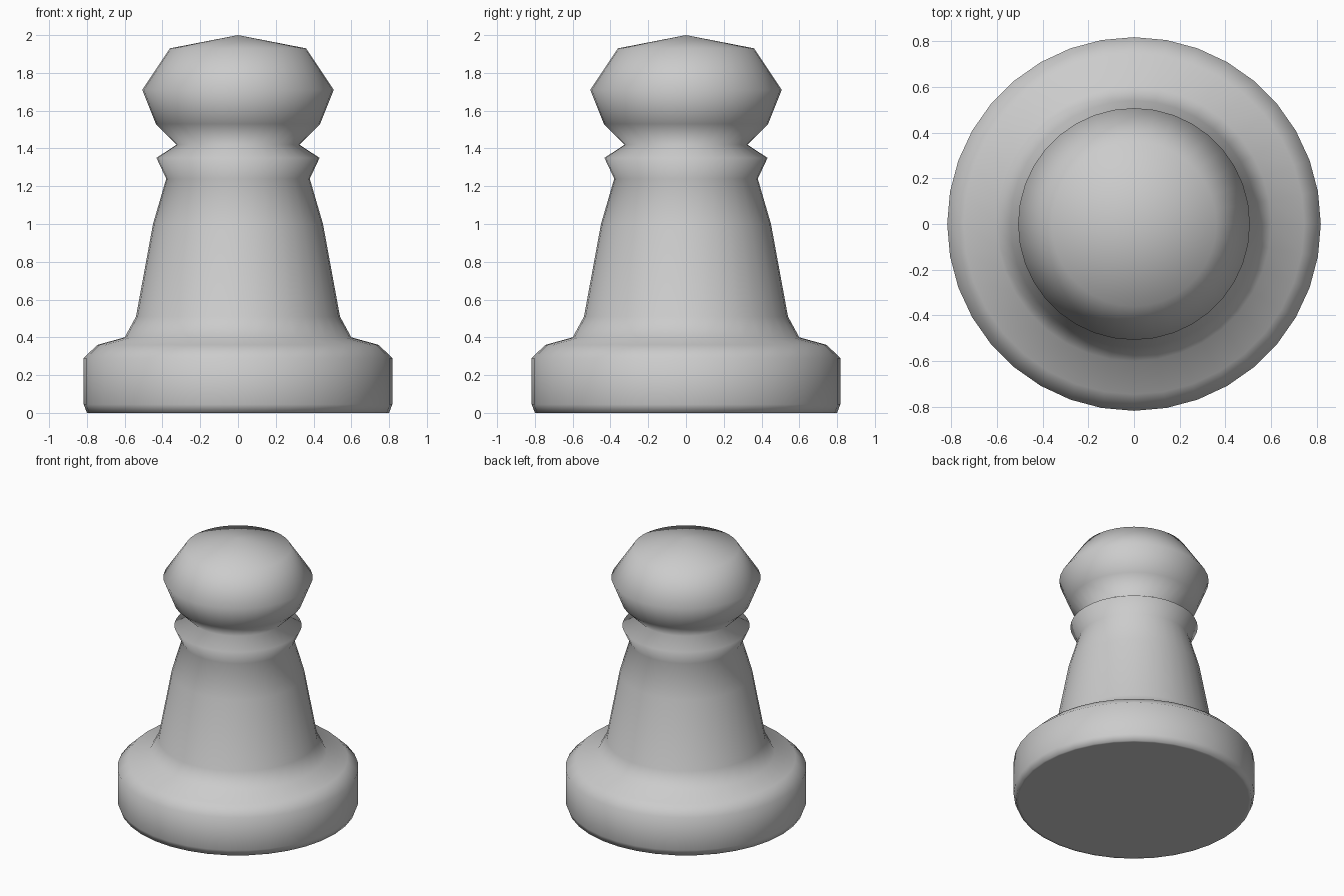
import bpy, bmesh
from math import cos, sin, tau

if "Cube" in bpy.data.objects:
    bpy.data.objects.remove(bpy.data.objects["Cube"])

SIDES = 36

# Outline (radius, height) from the underside up to the tip
PROFILE = [
    (0.78, 0.0), (0.80, 0.0), (0.817, 0.045), (0.817, 0.29), (0.745, 0.36),  # base
    (0.60, 0.40), (0.54, 0.51), (0.45, 1.0), (0.38, 1.24),                   # stem
    (0.432, 1.35), (0.325, 1.42),                                            # collar
    (0.435, 1.53), (0.507, 1.71), (0.36, 1.93),                              # head
]
TIP = 2.0


def lathe(name, profile, tip):
    bm = bmesh.new()
    rings = [[bm.verts.new((r * cos(tau * i / SIDES), r * sin(tau * i / SIDES), z))
              for i in range(SIDES)] for r, z in profile]
    top = bm.verts.new((0, 0, tip))
    for i in range(SIDES):
        j = (i + 1) % SIDES
        for a, b in zip(rings, rings[1:]):
            bm.faces.new((a[i], a[j], b[j], b[i]))
        bm.faces.new((rings[-1][i], rings[-1][j], top))
    bm.faces.new(rings[0][::-1])
    for f in bm.faces:
        f.smooth = True
    bm.normal_update()
    mesh = bpy.data.meshes.new(name)
    bm.to_mesh(mesh)
    bm.free()
    obj = bpy.data.objects.new(name, mesh)
    bpy.context.collection.objects.link(obj)
    return obj


# Whole turned piece: base, stem, collar and head
lathe("chess_pawn", PROFILE, TIP)
